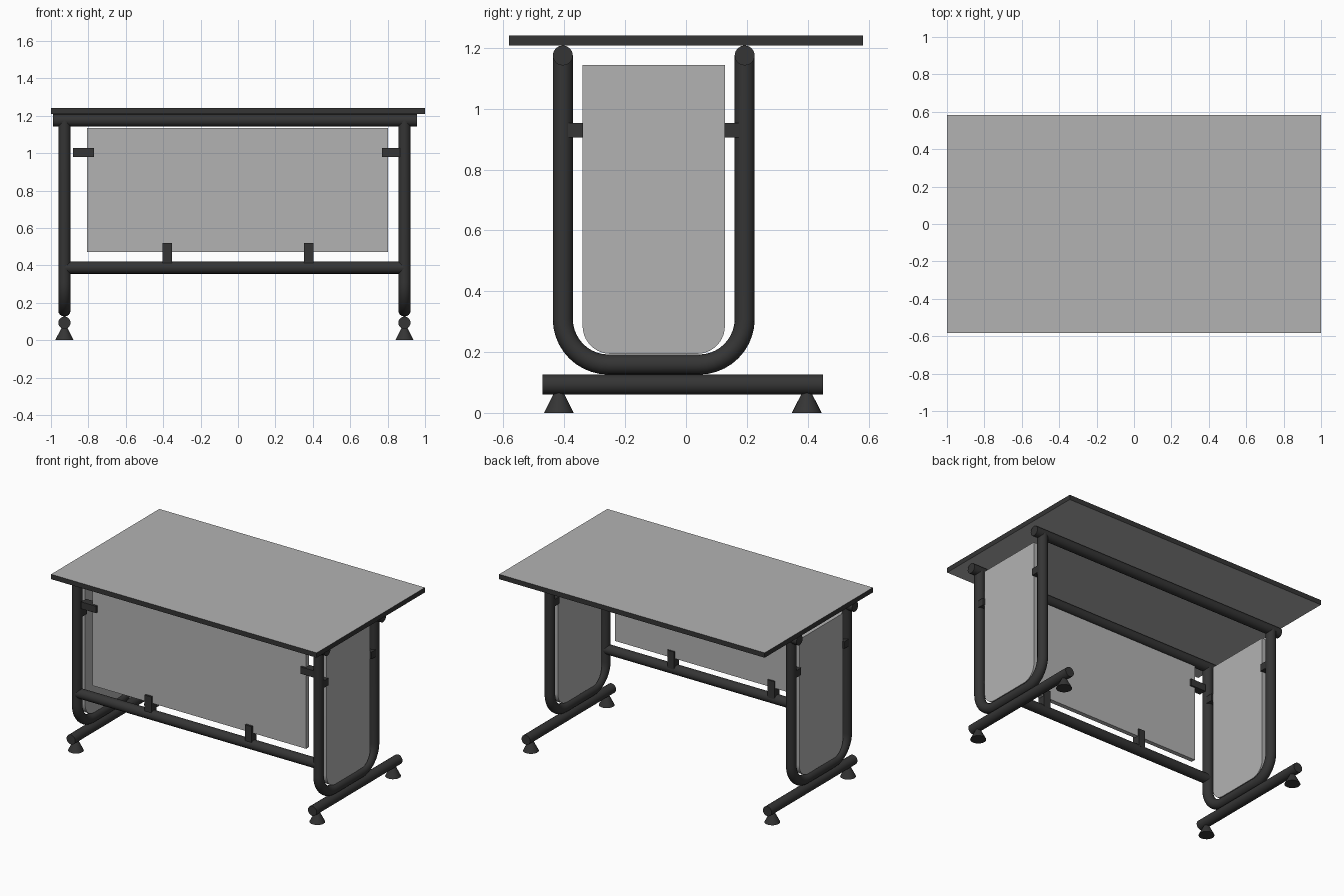
import bpy, bmesh, math
from mathutils import Vector

if "Cube" in bpy.data.objects:
    bpy.data.objects.remove(bpy.data.objects["Cube"])

dark = bpy.data.materials.new("dark_metal")
dark.diffuse_color = (0.035, 0.035, 0.035, 1)
dark.use_nodes = True
dark.node_tree.nodes["Principled BSDF"].inputs["Base Color"].default_value = dark.diffuse_color
grey = bpy.data.materials.new("grey_panel")
grey.diffuse_color = (0.45, 0.45, 0.45, 1)
grey.use_nodes = True
grey.node_tree.nodes["Principled BSDF"].inputs["Base Color"].default_value = grey.diffuse_color

R = 0.033                      # tube radius
YF, YB = -0.405, 0.193         # front and back legs
LEGS = {"left": -0.928, "right": 0.89}


def finish(name, mesh, mats, smooth=False):
    ob = bpy.data.objects.new(name, mesh)
    bpy.context.collection.objects.link(ob)
    for m in mats:
        mesh.materials.append(m)
    if smooth:
        bpy.ops.object.select_all(action='DESELECT')
        ob.select_set(True)
        bpy.context.view_layer.objects.active = ob
        bpy.ops.object.shade_smooth_by_angle(angle=math.radians(40))
    return ob


def box(name, x, y, z, mats=(dark,)):
    bm = bmesh.new()
    bmesh.ops.create_cube(bm, size=1)
    for v in bm.verts:
        v.co = Vector([(a + b) / 2 + c * (b - a) for (a, b), c in zip((x, y, z), v.co)])
    me = bpy.data.meshes.new(name)
    bm.to_mesh(me)
    bm.free()
    return finish(name, me, mats)


def tube(name, pts):
    cu = bpy.data.curves.new(name, 'CURVE')
    cu.dimensions = '3D'
    cu.bevel_depth = R
    cu.bevel_resolution = 6
    cu.use_fill_caps = True
    sp = cu.splines.new('POLY')
    sp.points.add(len(pts) - 1)
    for p, c in zip(sp.points, pts):
        p.co = (*c, 1)
    tmp = bpy.data.objects.new(name + "_path", cu)
    bpy.context.collection.objects.link(tmp)
    dg = bpy.context.evaluated_depsgraph_get()
    me = bpy.data.meshes.new_from_object(tmp.evaluated_get(dg))
    bpy.data.objects.remove(tmp)
    me.materials.clear()
    return finish(name, me, [dark], True)


def u_profile(y0, y1, top, bottom, r, n=10):
    """Open U outline in the y-z plane with rounded lower corners."""
    pts = [(y0, top)]
    for cy, start in ((y0 + r, math.pi), (y1 - r, 1.5 * math.pi)):
        for i in range(n + 1):
            a = start + i * math.pi / 2 / n
            pts.append((cy + r * math.cos(a), bottom + r + r * math.sin(a)))
    return pts + [(y1, top)]


# Tabletop with dark edge band
top = box("tabletop", (-1, 1), (-0.582, 0.582), (1.208, 1.241), (grey, dark))
for p in top.data.polygons:
    p.material_index = 0 if abs(p.normal.z) > 0.5 else 1

# Long rails
for name, y in (("front", YF), ("back", YB)):
    tube(name + "_top_rail", [(-0.99, y, 1.175), (0.957, y, 1.175)])
tube("lower_stretcher", [(LEGS["left"], YF, 0.388), (LEGS["right"], YF, 0.388)])

# End frames
for side, x in LEGS.items():
    tube(side + "_u_leg", [(x, y, z) for y, z in u_profile(YF, YB, 1.175, 0.159, 0.15)])
    tube(side + "_foot_bar", [(x, -0.472, 0.093), (x, 0.451, 0.093)])

    # Side panel, rounded at the bottom
    bm = bmesh.new()
    face = bm.faces.new([bm.verts.new((x - 0.015, y, z))
                         for y, z in u_profile(-0.34, 0.128, 1.143, 0.194, 0.092)])
    ext = bmesh.ops.extrude_face_region(bm, geom=[face])
    bmesh.ops.translate(bm, vec=(0.03, 0, 0),
                        verts=[g for g in ext["geom"] if isinstance(g, bmesh.types.BMVert)])
    bmesh.ops.recalc_face_normals(bm, faces=bm.faces)
    me = bpy.data.meshes.new(side + "_side_panel")
    bm.to_mesh(me)
    bm.free()
    finish(side + "_side_panel", me, [grey], True)

    # Clips between legs and side panel
    for end, y in (("front", (-0.39, -0.338)), ("back", (0.126, 0.178))):
        box(f"{side}_{end}_side_clip", (x - 0.027, x + 0.027), y, (0.905, 0.953))

    # Conical feet
    for end, y in (("front", -0.418), ("back", 0.397)):
        bm = bmesh.new()
        bmesh.ops.create_cone(bm, cap_ends=True, segments=24, radius1=0.049,
                              radius2=0.012, depth=0.073)
        bmesh.ops.translate(bm, verts=bm.verts, vec=(x, y, 0.0365))
        me = bpy.data.meshes.new("foot")
        bm.to_mesh(me)
        bm.free()
        finish(f"{side}_{end}_foot", me, [dark], True)

# Front modesty panel and its clips
box("front_panel", (-0.807, 0.803), (-0.414, -0.384), (0.471, 1.133), (grey,))
for side, s in (("left", -1), ("right", 1)):
    box(side + "_panel_clip", sorted((s * 0.77, s * 0.883)), (-0.428, -0.374), (0.979, 1.026))
    box(side + "_lower_clip", (s * 0.378 - 0.025, s * 0.378 + 0.025), (-0.428, -0.374), (0.4, 0.52))
